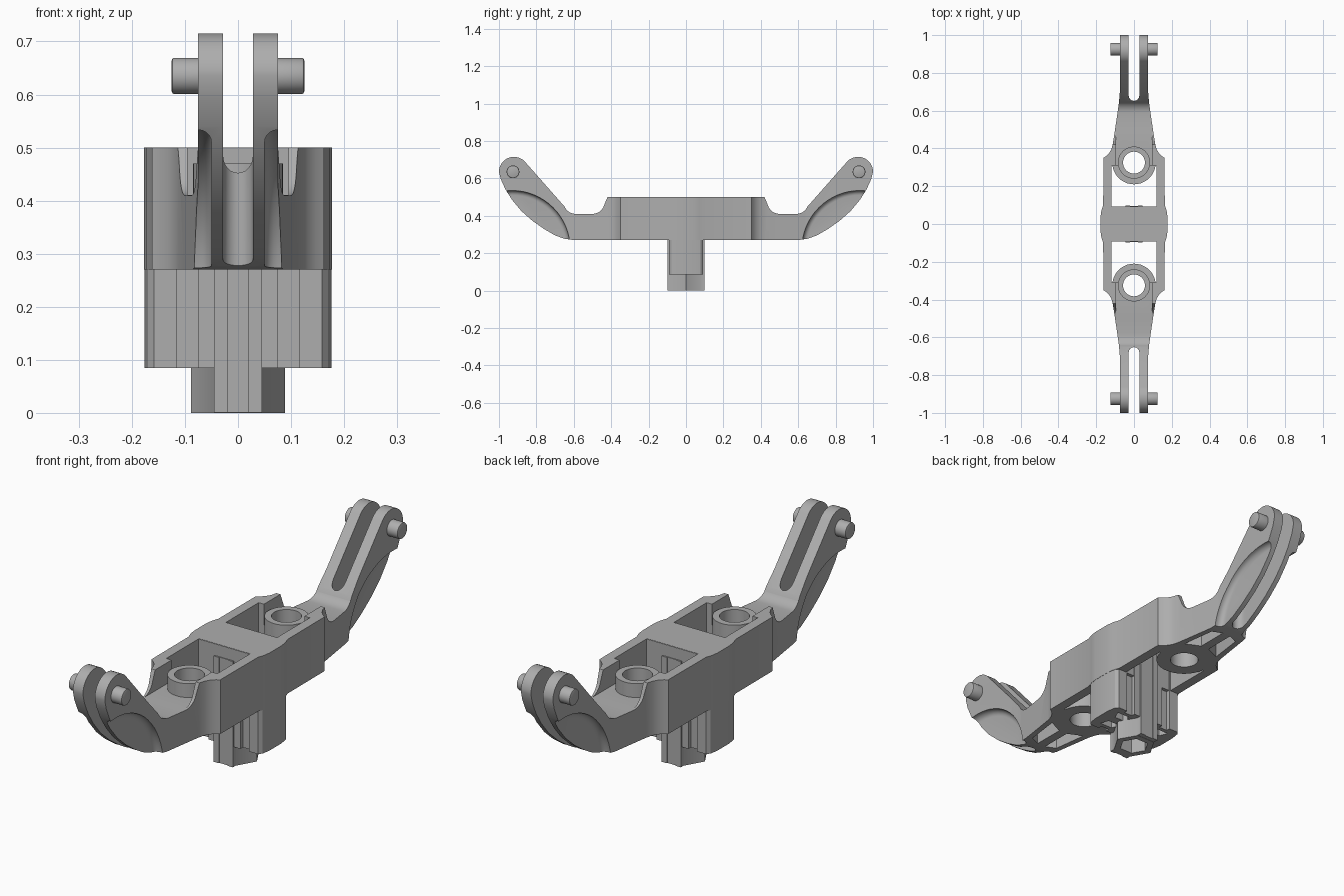
import bpy, bmesh, math
from mathutils import Vector, Matrix

cube = bpy.data.objects.get("Cube")
if cube:
    bpy.data.objects.remove(cube)

grey = bpy.data.materials.new("plain grey")
grey.use_nodes = True
grey.diffuse_color = (0.42, 0.42, 0.42, 1)
grey.node_tree.nodes["Principled BSDF"].inputs["Base Color"].default_value = grey.diffuse_color


def finish(name, bm):
    bmesh.ops.recalc_face_normals(bm, faces=bm.faces)
    mesh = bpy.data.meshes.new(name)
    bm.to_mesh(mesh)
    bm.free()
    mesh.materials.append(grey)
    obj = bpy.data.objects.new(name, mesh)
    bpy.context.collection.objects.link(obj)
    return obj


def prism(name, outline, low, high, axis="z"):
    """Extrude an outline: (x, y) along z, or (y, z) along x."""
    bm = bmesh.new()
    place = (lambda p: (p[0], p[1], low)) if axis == "z" else (lambda p: (low, p[0], p[1]))
    face = bm.faces.new([bm.verts.new(place(p)) for p in outline])
    ext = bmesh.ops.extrude_face_region(bm, geom=[face])["geom"]
    step = Vector((0, 0, high - low)) if axis == "z" else Vector((high - low, 0, 0))
    bmesh.ops.translate(bm, vec=step, verts=[v for v in ext if isinstance(v, bmesh.types.BMVert)])
    return finish(name, bm)


def arc(cx, cy, r, start, end, n):
    return [(cx + r * math.cos(math.radians(start + (end - start) * i / n)),
             cy + r * math.sin(math.radians(start + (end - start) * i / n))) for i in range(n + 1)]


def circle(cx, cy, r, n=40):
    return arc(cx, cy, r, 0, 360, n)[:-1]


def rect(x0, x1, y0, y1):
    return [(x0, y0), (x1, y0), (x1, y1), (x0, y1)]


def combine(target, tools, mode):
    """Apply boolean tools to the target and remove them."""
    for tool in tools:
        mod = target.modifiers.new("shape", "BOOLEAN")
        mod.operation, mod.solver, mod.object = mode, "EXACT", tool
    deps = bpy.context.evaluated_depsgraph_get()
    mesh = bpy.data.meshes.new_from_object(target.evaluated_get(deps))
    target.modifiers.clear()
    target.data = mesh
    for tool in tools:
        bpy.data.objects.remove(tool)


def smooth(obj, angle=30):
    bpy.ops.object.select_all(action="DESELECT")
    obj.select_set(True)
    bpy.context.view_layer.objects.active = obj
    bpy.ops.object.shade_smooth_by_angle(angle=math.radians(angle))


# Frame: side profile crossed with the plan outline
half = [(0.6, 0.27), (0.65, 0.277), (0.7, 0.295), (0.76, 0.33), (0.82, 0.372), (0.88, 0.425),
        (0.93, 0.485), (0.965, 0.54), (0.99, 0.595)]
half += arc(0.92, 0.635, 0.08, 0, 136, 14)
half += [(0.65, 0.45)] + arc(0.59, 0.475, 0.065, -40, -90, 5)
half += arc(0.5, 0.475, 0.065, -90, -165, 6) + [(0.42, 0.5)]
side = half + [(-y, z) for y, z in reversed(half)]
frame = prism("frame", side, -0.3, 0.3, "x")

edge = [(0.177, 0.04), (0.173, 0.07), (0.163, 0.1), (0.162, 0.35), (0.147, 0.36), (0.132, 0.375),
        (0.12, 0.395), (0.112, 0.425), (0.102, 0.49), (0.09, 0.57), (0.08, 0.64), (0.075, 0.7), (0.075, 1.1)]
right = [(x, -y) for x, y in reversed(edge)] + edge
plan = prism("plan", right + [(-x, -y) for x, y in right], 0, 1)
combine(frame, [plan], "INTERSECT")

# Openings in the frame, the same at each end
cuts = []
for s in (-1, 1):
    def ends(points):
        return [(x, y * s) for x, y in points]
    cuts.append(prism("fork_slot", ends(arc(0, 0.68, 0.028, 180, 360, 12) + [(0.028, 1.2), (-0.028, 1.2)]), 0, 1))
    cuts.append(prism("bay", ends(rect(-0.12, 0.12, 0.09, 0.31)), 0, 1))
    cuts.append(prism("upper_bay", ends(rect(-0.095, 0.095, 0.3, 0.54)), 0.411, 1))
    cuts.append(prism("bore", ends(circle(0, 0.325, 0.075)), 0, 1))
    for m in (-1, 1):
        cuts.append(prism("under_pocket", [(x * m, y * s) for x, y in
                          ((0.02, 0.46), (0.085, 0.43), (0.065, 0.58), (0.02, 0.6))], 0.2, 0.37))
        # Round dished recess on each arm flank
        dish = prism("dish", circle(0.93 * s, 0.225, 0.31, 64), 0.05 * m, 0.3 * m, "x")
        bm = bmesh.new()
        bm.from_mesh(dish.data)
        rim = [e for e in bm.edges if all(abs(abs(v.co.x) - 0.05) < 0.001 for v in e.verts)]
        bmesh.ops.bevel(bm, geom=rim, offset=0.025, segments=5, profile=0.5, affect="EDGES")
        bm.to_mesh(dish.data)
        bm.free()
        cuts.append(dish)
combine(frame, cuts, "DIFFERENCE")
smooth(frame)

# Screw sockets with a wide foot
for s, label in ((-1, "front"), (1, "back")):
    socket = prism(label + "_socket", circle(0, 0.325 * s, 0.085), 0.272, 0.47)
    combine(socket, [prism("foot", circle(0, 0.325 * s, 0.115), 0.27, 0.33)], "UNION")
    combine(socket, [prism("hole", circle(0, 0.325 * s, 0.058), 0, 1)], "DIFFERENCE")
    smooth(socket)

# Central post with side walls, ribs and slanted slots
post_edge = [(0.158, -0.092), (0.17, -0.078), (0.176, -0.04), (0.176, 0.04), (0.17, 0.078), (0.158, 0.092)]
post = prism("centre_post", post_edge + [(-x, -y) for x, y in post_edge], 0.085, 0.499)
cuts = [prism("centre_hole", circle(0, 0, 0.03), 0, 1)]
for m in (-1, 1):
    for s in (-1, 1):
        slot = [(0.06, 0.02), (0.12, 0.02), (0.135, 0.057), (0.075, 0.057)]
        cuts.append(prism("slot", [(x * m, y * s) for x, y in slot], 0, 1))
        groove = [(0.075, 0.075), (0.115, 0.075), (0.115, 0.2), (0.075, 0.2)]
        cuts.append(prism("groove", [(x * m, y * s) for x, y in groove], 0, 0.485))
combine(post, cuts, "DIFFERENCE")
smooth(post)

# Hexagonal hub with key ribs
hub = prism("hex_hub", circle(0, 0, 0.089, 6), 0, 0.25)
combine(hub, [prism("key", rect(-0.045, 0.045, -0.099, 0.099), 0.001, 0.45)], "UNION")
combine(hub, [prism("hex_hole", circle(0, 0, 0.06, 6), -0.1, 0.12),
              prism("shaft_hole", circle(0, 0, 0.03), -0.1, 1)]
        + [prism("notch", rect(-0.02, 0.02, *sorted((0.095 * s, 0.2 * s))), -0.1, 1) for s in (-1, 1)],
        "DIFFERENCE")
smooth(hub)

# Pivot pins on the fork tips
for s, end in ((-1, "front"), (1, "back")):
    for m, hand in ((-1, "right"), (1, "left")):
        bm = bmesh.new()
        turn = Matrix.Translation((0.095 * m, 0.925 * s, 0.635)) @ Matrix.Rotation(math.pi / 2, 4, "Y")
        bmesh.ops.create_cone(bm, cap_ends=True, segments=32, radius1=0.034, radius2=0.034, depth=0.06, matrix=turn)
        rim = [e for e in bm.edges if all(abs(v.co.x) > 0.12 for v in e.verts)]
        bmesh.ops.bevel(bm, geom=rim, offset=0.005, segments=2, profile=0.5, affect="EDGES")
        smooth(finish(f"{end}_{hand}_pin", bm))
